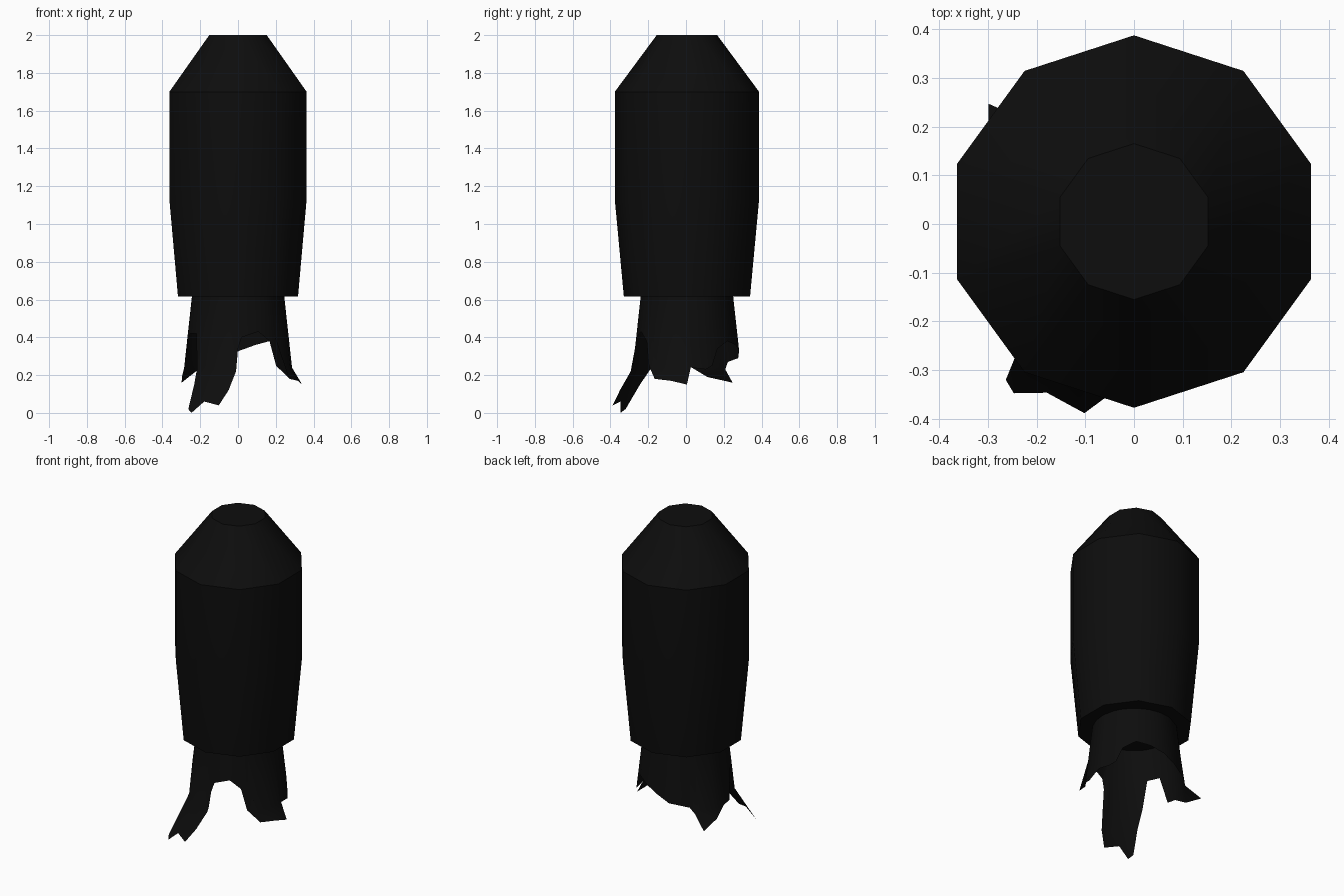
import bpy, bmesh
from math import sin, cos, radians

cube = bpy.data.objects.get("Cube")
if cube:
    bpy.data.objects.remove(cube)

black = bpy.data.materials.new("soot_black")
black.use_nodes = True
colour = (0.004, 0.004, 0.004, 1)
black.diffuse_color = colour
black.node_tree.nodes["Principled BSDF"].inputs["Base Color"].default_value = colour

SIDES = 10
CENTRE_Y = 0.005


def polar(radius, degrees, z):
    a = radians(degrees)
    return (radius * cos(a), CENTRE_Y + radius * sin(a), z)


def finish(bm, name):
    mesh = bpy.data.meshes.new(name)
    bm.to_mesh(mesh)
    bm.free()
    mesh.materials.append(black)
    obj = bpy.data.objects.new(name, mesh)
    bpy.context.collection.objects.link(obj)
    return obj


def bridge(bm, upper, lower):
    """Closed band of smooth quads between two loops."""
    n = len(upper)
    for i in range(n):
        j = (i + 1) % n
        bm.faces.new((upper[i], lower[i], lower[j], upper[j])).smooth = True


# Shell: ten-sided nose, barrel and tapered base
profile = [(0.16, 2.0), (0.382, 1.7), (0.382, 1.13), (0.334, 0.615)]
bm = bmesh.new()
rings = [[bm.verts.new(polar(r, 90 + i * 360 / SIDES, z)) for i in range(SIDES)]
         for r, z in profile]
for upper, lower in zip(rings, rings[1:]):
    bridge(bm, upper, lower)
bm.faces.new(rings[0])
bm.faces.new(rings[-1][::-1])
# Crisp edges around the nose, shoulder and base
for ring in (rings[0], rings[1], rings[3]):
    for i in range(SIDES):
        bm.edges.get((ring[i], ring[(i + 1) % SIDES])).smooth = False
finish(bm, "shell")


# Torn skirt: flared tube with a ragged lower edge
def flare(z):
    if z > 0.24:
        return 0.245 + (0.615 - z) * 0.11
    return 0.286 + (0.24 - z) * 0.6


# Angle around the tube and height of the torn edge
torn_edge = [
    (-86, 0.40), (-66, 0.43), (-52, 0.38), (-45, 0.25), (-32, 0.18), (-15, 0.17),
    (0, 0.15), (4, 0.24), (20, 0.23), (28, 0.25), (36, 0.34), (52, 0.38),
    (70, 0.36), (88, 0.33), (105, 0.29), (130, 0.27), (136, 0.23), (141, 0.16),
    (160, 0.19), (175, 0.24), (188, 0.25), (197, 0.42), (214, 0.42), (221, 0.24),
    (227, 0.15), (231, 0.02), (235, 0.0), (243, 0.06), (255.5, 0.04), (262, 0.12),
    (268, 0.22), (270, 0.34),
]
bm = bmesh.new()
top, middle, bottom = [], [], []
for angle, z in torn_edge:
    mid = 0.24 if z < 0.23 else (z + 0.615) / 2
    tip = 0.05 if angle == 141 else 0
    top.append(bm.verts.new(polar(flare(0.615), angle, 0.615)))
    middle.append(bm.verts.new(polar(flare(mid), angle, mid)))
    bottom.append(bm.verts.new(polar(flare(z) + tip, angle, z)))
bridge(bm, top, middle)
bridge(bm, middle, bottom)
bmesh.ops.recalc_face_normals(bm, faces=bm.faces)
finish(bm, "torn_skirt")
